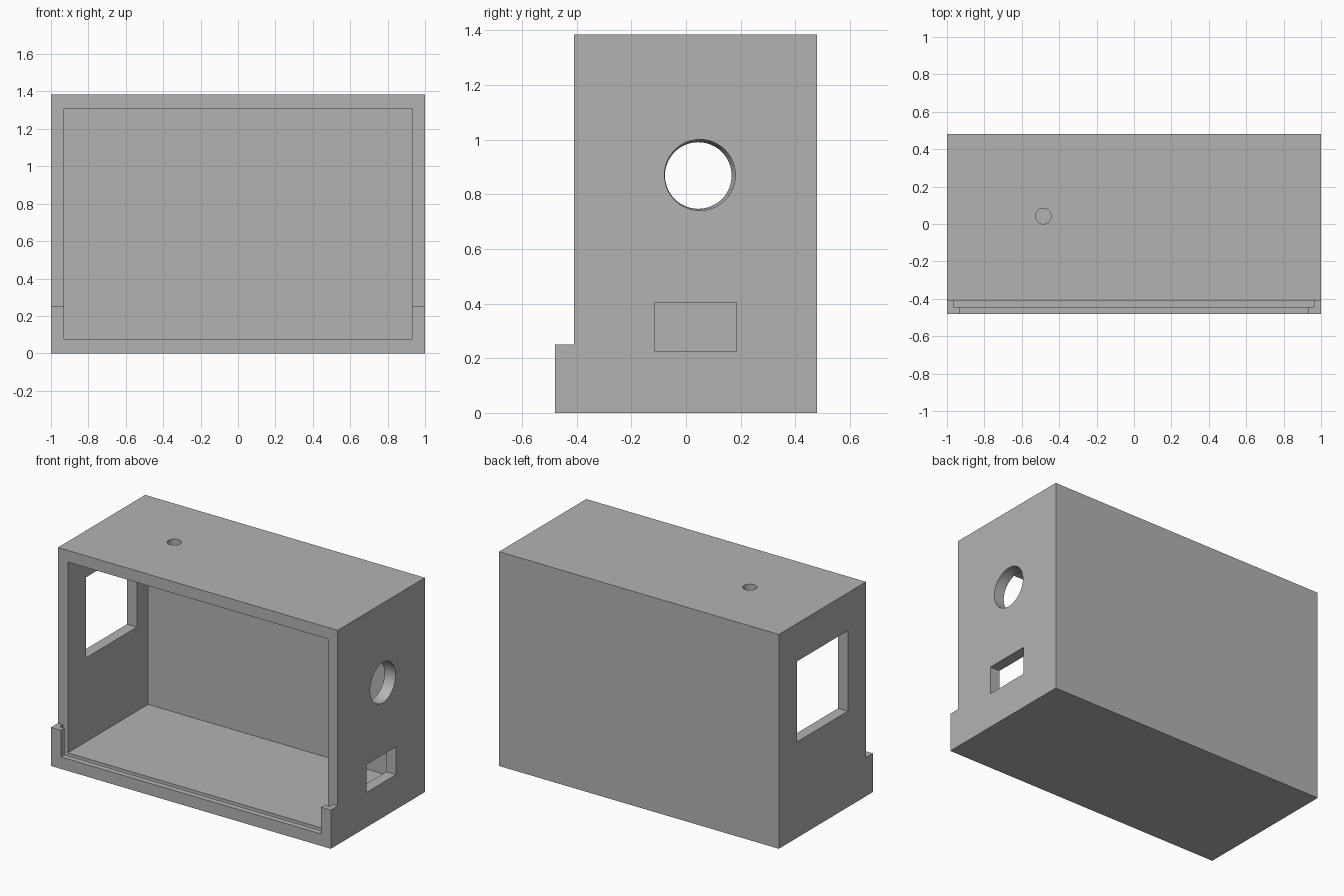
import bpy
import bmesh
import math
from mathutils import Matrix, Vector

default = bpy.data.objects.get("Cube")
if default:
    bpy.data.objects.remove(default, do_unlink=True)

# Main dimensions
HALF_X, BACK, FRONT, LIP = 1.0, 0.48, -0.41, -0.48
HEIGHT, LIP_HEIGHT, WALL = 1.385, 0.25, 0.07
INNER_X = HALF_X - WALL

grey = bpy.data.materials.new("plain_grey")
grey.use_nodes = True
grey.diffuse_color = (0.45, 0.45, 0.45, 1)
grey.node_tree.nodes["Principled BSDF"].inputs["Base Color"].default_value = grey.diffuse_color


def make_object(name, bm):
    bmesh.ops.recalc_face_normals(bm, faces=bm.faces)
    mesh = bpy.data.meshes.new(name)
    bm.to_mesh(mesh)
    bm.free()
    mesh.materials.append(grey)
    obj = bpy.data.objects.new(name, mesh)
    bpy.context.collection.objects.link(obj)
    return obj


def box(name, low, high):
    low, high = Vector(low), Vector(high)
    bm = bmesh.new()
    place = Matrix.Translation((low + high) / 2) @ Matrix.Diagonal((*(high - low), 1))
    bmesh.ops.create_cube(bm, size=1, matrix=place)
    return make_object(name, bm)


def loft_x(name, rings, sides=48):
    """Round solid along x; each ring is (x, y, z, radius)."""
    bm = bmesh.new()
    loops = []
    for x, y, z, r in rings:
        angles = [math.tau * i / sides for i in range(sides)]
        loops.append([bm.verts.new((x, y + r * math.cos(a), z + r * math.sin(a))) for a in angles])
    for a, b in zip(loops, loops[1:]):
        for i in range(sides):
            j = (i + 1) % sides
            bm.faces.new((a[i], a[j], b[j], b[i]))
    bm.faces.new(loops[0])
    bm.faces.new(loops[-1])
    return make_object(name, bm)


# Solid casing: stepped side profile extruded across the width
profile = [(LIP, 0), (BACK, 0), (BACK, HEIGHT), (FRONT, HEIGHT),
           (FRONT, LIP_HEIGHT), (LIP, LIP_HEIGHT)]
bm = bmesh.new()
side = bm.faces.new([bm.verts.new((-HALF_X, y, z)) for y, z in profile])
extruded = bmesh.ops.extrude_face_region(bm, geom=[side])["geom"]
bmesh.ops.translate(bm, vec=(2 * HALF_X, 0, 0),
                    verts=[v for v in extruded if isinstance(v, bmesh.types.BMVert)])
casing = make_object("casing", bm)

# Round hole through the top wall
bm = bmesh.new()
bmesh.ops.create_cone(bm, cap_ends=True, segments=32, radius1=0.042, radius2=0.042,
                      depth=0.3, matrix=Matrix.Translation((-0.485, 0.042, HEIGHT)))
top_hole = make_object("top_hole_cutter", bm)

cutters = [
    # Open cavity
    box("cavity_cutter", (-INNER_X, -0.7, 0.077), (INNER_X, BACK - WALL, HEIGHT - 0.075)),
    # Panel groove behind the front lip
    box("groove_cutter", (-0.965, -0.443, 0.04), (0.965, FRONT, 0.3)),
    # Large window in the right-hand wall
    box("window_cutter", (-1.1, -0.225, 0.62), (-0.85, 0.295, 1.14)),
    # Small socket opening in the left-hand wall
    box("socket_cutter", (0.85, -0.115, 0.225), (1.1, 0.185, 0.405)),
    # Round port, narrowing towards the inside
    loft_x("port_cutter", [(0.85, 0.045, 0.869, 0.122), (0.935, 0.045, 0.869, 0.122),
                           (0.97, 0.051, 0.871, 0.13), (1.1, 0.051, 0.871, 0.13)]),
    top_hole,
]

for cutter in cutters:
    cut = casing.modifiers.new(cutter.name, "BOOLEAN")
    cut.operation = "DIFFERENCE"
    cut.solver = "EXACT"
    cut.object = cutter

# Apply the cuts and remove the cutters
bpy.context.view_layer.objects.active = casing
casing.select_set(True)
for cutter in cutters:
    bpy.ops.object.modifier_apply(modifier=cutter.name)
    bpy.data.objects.remove(cutter, do_unlink=True)
bpy.ops.object.shade_smooth_by_angle(angle=math.radians(20))
